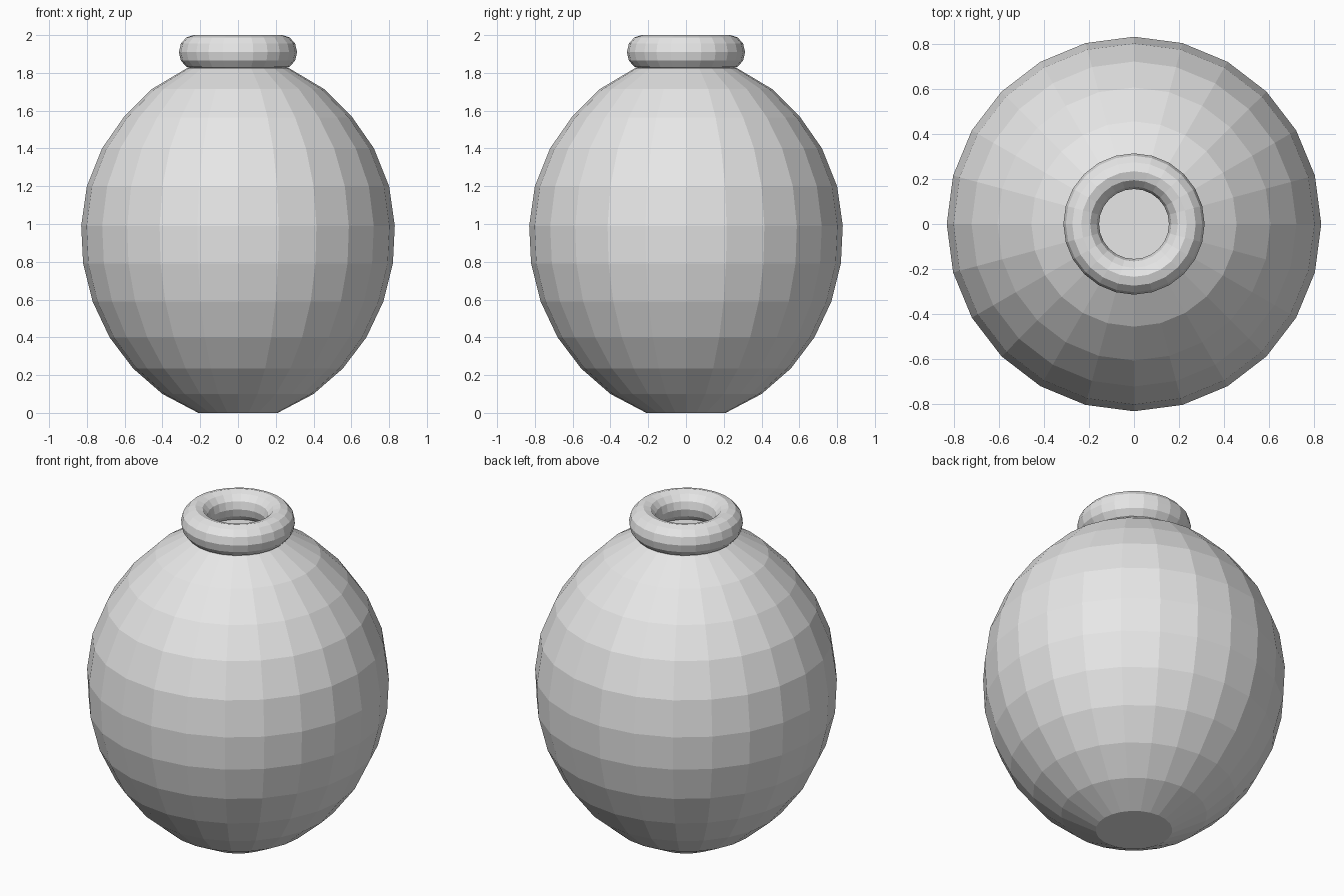
import bpy
import bmesh
from math import cos, sin, pi

cube = bpy.data.objects.get("Cube")
if cube:
    bpy.data.objects.remove(cube, do_unlink=True)

SIDES = 24

clay = bpy.data.materials.new("plain grey")
clay.use_nodes = True
clay.diffuse_color = (0.8, 0.8, 0.8, 1)
clay.node_tree.nodes["Principled BSDF"].inputs["Base Color"].default_value = (0.8, 0.8, 0.8, 1)


def lathe(name, profile, closed):
    """Turn a radius/height profile around z; open profiles get end caps."""
    bm = bmesh.new()
    rings = []
    for r, z in profile:
        rings.append([bm.verts.new((r * cos(2 * pi * i / SIDES), r * sin(2 * pi * i / SIDES), z))
                      for i in range(SIDES)])
    pairs = list(zip(rings, rings[1:]))
    if closed:
        pairs.append((rings[-1], rings[0]))
    else:
        bm.faces.new(rings[0][::-1])
        bm.faces.new(rings[-1])
    for low, high in pairs:
        for i in range(SIDES):
            j = (i + 1) % SIDES
            bm.faces.new((low[i], low[j], high[j], high[i]))
    bmesh.ops.recalc_face_normals(bm, faces=bm.faces)
    mesh = bpy.data.meshes.new(name)
    bm.to_mesh(mesh)
    bm.free()
    mesh.materials.append(clay)
    obj = bpy.data.objects.new(name, mesh)
    bpy.context.collection.objects.link(obj)
    return obj


# Rounded belly with a small flat foot and a closed neck
lathe("jar_body", [(0.21, 0), (0.40, 0.10), (0.555, 0.235), (0.68, 0.40), (0.77, 0.59),
                   (0.82, 0.79), (0.83, 0.99), (0.80, 1.2), (0.72, 1.4), (0.605, 1.565),
                   (0.455, 1.715), (0.27, 1.825)], False)

# Rolled ring around the mouth
STEPS = 12
lathe("mouth_ring", [(0.234 + 0.079 * cos(2 * pi * k / STEPS), 1.91 + 0.09 * sin(2 * pi * k / STEPS))
                     for k in range(STEPS)], True)
